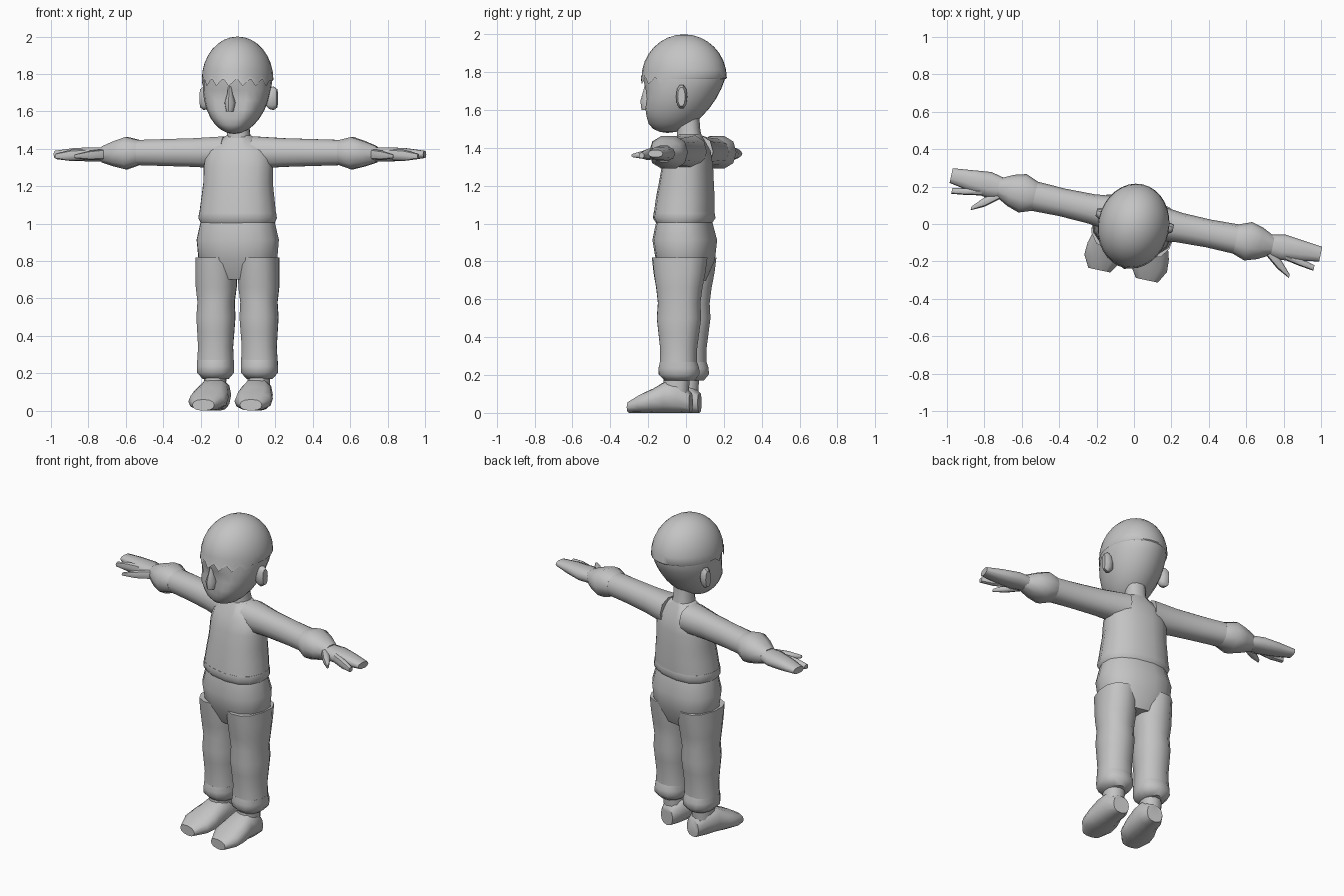
import bpy, bmesh, math
from mathutils import Vector

if "Cube" in bpy.data.objects:
    bpy.data.objects.remove(bpy.data.objects["Cube"])

YAW = math.radians(-12)
COLOUR = (0.55, 0.55, 0.55, 1)

grey = bpy.data.materials.new("plain grey")
grey.use_nodes = True
grey.diffuse_color = COLOUR
grey.node_tree.nodes["Principled BSDF"].inputs["Base Color"].default_value = COLOUR

# The two cross-section directions for each direction of travel
X, Y, Z = Vector((1, 0, 0)), Vector((0, 1, 0)), Vector((0, 0, 1))
SECTION_AXES = {"x": (Y, Z), "y": (X, Z), "z": (X, Y)}


def finish(name, bm, mirror=False):
    """Turn a bmesh into a smooth shaded part facing the right way."""
    bmesh.ops.recalc_face_normals(bm, faces=bm.faces)
    mesh = bpy.data.meshes.new(name)
    bm.to_mesh(mesh)
    bm.free()
    mesh.materials.append(grey)
    part = bpy.data.objects.new(name, mesh)
    bpy.context.collection.objects.link(part)
    part.rotation_euler.z = YAW
    bpy.ops.object.select_all(action="DESELECT")
    part.select_set(True)
    bpy.context.view_layer.objects.active = part
    bpy.ops.object.shade_smooth_by_angle(angle=math.radians(50))
    if mirror:
        part.modifiers.new("Mirror", "MIRROR")


def rounded(value):
    """Swell a circle coordinate a little towards a square."""
    return math.copysign(abs(value) ** 0.85, value)


def loft(name, axis, start, end, sizes, sides=14, mirror=False, flat_base=False):
    """Skin evenly spaced sections, each a pair of half sizes, from start to end."""
    start, end = Vector(start), Vector(end)
    across, up = SECTION_AXES[axis]
    bm = bmesh.new()
    rings = []
    for step, (half_width, half_height) in enumerate(sizes):
        centre = start.lerp(end, step / (len(sizes) - 1))
        if flat_base:
            centre += up * half_height
        ring = []
        for i in range(sides):
            angle = math.tau * i / sides
            offset = across * half_width * rounded(math.cos(angle))
            offset += up * half_height * rounded(math.sin(angle))
            ring.append(bm.verts.new(centre + offset))
        rings.append(ring)
    for lower, upper in zip(rings, rings[1:]):
        for i in range(sides):
            j = (i + 1) % sides
            bm.faces.new((lower[i], lower[j], upper[j], upper[i]))
    bm.faces.new(rings[0])
    bm.faces.new(rings[-1])
    finish(name, bm, mirror)


def skull(point, swell):
    """Shape a point of the unit ball into the head: domed top, narrow chin, flat face."""
    depth = max(0, -point.z)
    height = 0.3 if point.z < 0 else 0.23
    shaped = Vector((point.x * 0.19, point.y * 0.227, point.z * height)) * swell
    shaped.y -= 0.01 + 0.09 * depth
    if depth > 0.1:
        shaped.y = max(shaped.y, -0.22 + 0.03 * depth)
    return shaped + Z * 1.77


def new_ball(segments):
    bm = bmesh.new()
    bmesh.ops.create_uvsphere(bm, u_segments=segments, v_segments=16, radius=1)
    return bm


# Head with shallow eye sockets
bm = new_ball(24)
for vert in bm.verts:
    socket = vert.co.y < -0.5 and -0.5 < vert.co.z < -0.1 and 0.2 < abs(vert.co.x) < 0.7
    vert.co = skull(vert.co, 0.97)
    if socket:
        vert.co.y += 0.015
finish("head", bm)

# Hair cap, cut from a slightly larger skull, with a jagged fringe
bm = new_ball(32)
bmesh.ops.bisect_plane(bm, geom=bm.verts[:] + bm.edges[:] + bm.faces[:],
                       plane_co=Z * -0.05, plane_no=Z, clear_inner=True)
for vert in bm.verts:
    hem = vert.is_boundary
    spoke = round(math.atan2(vert.co.y, vert.co.x) / math.tau * 32)
    front = vert.co.y < -0.3
    vert.co = skull(vert.co, 1)
    if hem and front:
        vert.co.z += 0.03 if spoke % 2 else -0.02
    elif hem:
        vert.co.z += 0.01
finish("hair", bm)

# Nose, ears and neck
loft("nose", "z", (0, -0.21, 1.6), (0, -0.2, 1.74),
     [(0.02, 0.03), (0.03, 0.04), (0.015, 0.03), (0.01, 0.02)], sides=8)
loft("ears", "x", (0.15, 0.01, 1.67), (0.21, 0.02, 1.67),
     [(0.02, 0.04), (0.03, 0.06), (0.03, 0.065), (0.02, 0.05)], sides=10, mirror=True)
loft("neck", "z", (0, 0.02, 1.43), (0, 0.01, 1.56),
     [(0.07, 0.07), (0.06, 0.06), (0.06, 0.06)])

# Shirt with an overhanging hem
loft("shirt", "z", (0, -0.01, 1.05), (0, 0.02, 1.47),
     [(0.21, 0.155), (0.2, 0.15), (0.19, 0.14), (0.19, 0.13), (0.18, 0.11), (0.07, 0.06)])
loft("shirt_hem", "z", (0, -0.01, 1), (0, -0.01, 1.06),
     [(0.2, 0.14), (0.215, 0.16), (0.21, 0.155)])

# Sleeves with flared cuffs
loft("sleeves", "x", (0.08, 0.03, 1.38), (0.56, 0.035, 1.38),
     [(0.1, 0.09), (0.08, 0.08), (0.075, 0.075), (0.08, 0.07)], sides=10, mirror=True)
loft("sleeve_cuffs", "x", (0.55, 0.035, 1.38), (0.75, 0.04, 1.37),
     [(0.08, 0.07), (0.105, 0.09), (0.085, 0.07), (0.05, 0.045)], sides=10, mirror=True)

# Hands: joined fingers, index finger and thumb
loft("palms", "x", (0.7, 0.04, 1.37), (1.01, 0.05, 1.37),
     [(0.05, 0.04), (0.07, 0.04), (0.055, 0.035), (0.04, 0.02)], sides=10, mirror=True)
loft("index_fingers", "x", (0.83, 0, 1.37), (0.99, -0.03, 1.36),
     [(0.02, 0.03), (0.02, 0.03), (0.015, 0.015)], sides=8, mirror=True)
loft("thumbs", "x", (0.73, 0.01, 1.37), (0.87, -0.1, 1.36),
     [(0.03, 0.03), (0.03, 0.025), (0.01, 0.01)], sides=8, mirror=True)

# Trousers: hips, legs with full knees, and gathered cuffs
loft("hips", "z", (0, 0, 0.7), (0, -0.01, 1.02),
     [(0.15, 0.1), (0.215, 0.15), (0.225, 0.165), (0.2, 0.14)])
loft("trouser_legs", "z", (0.115, -0.01, 0.82), (0.12, -0.015, 0.26),
     [(0.11, 0.15), (0.11, 0.14), (0.11, 0.125), (0.1, 0.115),
      (0.105, 0.12), (0.1, 0.11), (0.095, 0.1), (0.1, 0.1)], sides=12, mirror=True)
loft("trouser_cuffs", "z", (0.12, -0.015, 0.27), (0.12, -0.01, 0.17),
     [(0.1, 0.1), (0.1, 0.11), (0.1, 0.11), (0.07, 0.08)], sides=12, mirror=True)

# Ankles and flat soled shoes with the toes turned out
loft("ankles", "z", (0.12, -0.03, 0.1), (0.12, -0.02, 0.25),
     [(0.06, 0.07), (0.06, 0.07)], sides=12, mirror=True)
loft("shoes", "y", (0.11, 0.05, 0), (0.13, -0.28, 0),
     [(0.05, 0.055), (0.08, 0.085), (0.085, 0.085), (0.1, 0.065), (0.1, 0.05), (0.06, 0.03)],
     sides=12, mirror=True, flat_base=True)
